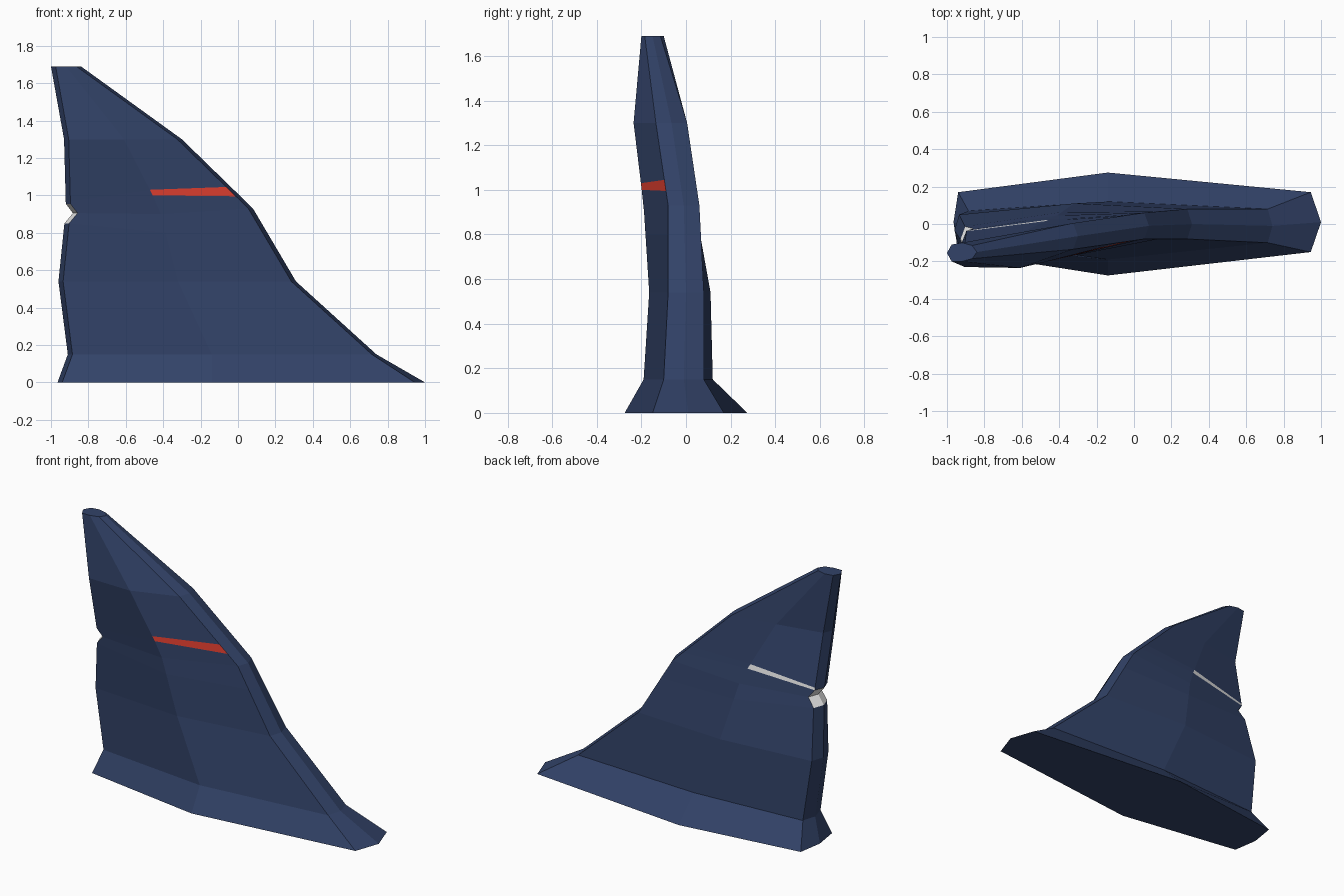
import bpy, bmesh

cube = bpy.data.objects.get("Cube")
if cube:
    bpy.data.objects.remove(cube)


def material(name, rgb):
    mat = bpy.data.materials.new(name)
    mat.use_nodes = True
    mat.diffuse_color = (*rgb, 1)
    mat.node_tree.nodes["Principled BSDF"].inputs["Base Color"].default_value = (*rgb, 1)
    return mat


# Key cross-sections by height: x of trailing tip, middle and leading tip,
# then front and back y of trailing corner, middle and leading corner
SECTIONS = {
    0.00: (-.965, -.14, 1.0, -.15, .17, -.275, .275, -.15, .17),
    0.15: (-.91, -.14, .74, -.11, .07, -.19, .12, -.10, .08),
    0.54: (-.96, -.32, .31, -.12, .05, -.165, .11, -.08, .08),
    0.93: (-.92, -.42, .08, -.16, -.03, -.19, .04, -.08, .06),
    1.30: (-.93, -.61, -.30, -.23, -.11, -.235, -.05, -.135, .005),
    1.69: (-1.0, -.92, -.84, -.2, -.11, -.2, -.1, -.185, -.115),
}

# Ring heights followed by the trailing, middle and leading columns
TRAIL_Z = (0, .15, .54, .85, .905, .955, .97, 1.3, 1.69)
MID_Z = (0, .15, .54, .8, .9, 1.0, 1.03, 1.3, 1.69)
LEAD_Z = (0, .15, .54, .8, .93, .995, 1.045, 1.3, 1.69)
NOTCH_RING = 4
STRIPE_BAND = 5


def section(z):
    """Cross-section values interpolated at a height."""
    keys = list(SECTIONS)
    low = max(k for k in keys[:-1] if k <= z)
    high = keys[keys.index(low) + 1]
    t = (z - low) / (high - low)
    return [a + (b - a) * t for a, b in zip(SECTIONS[low], SECTIONS[high])]


def ring(index):
    """Eight points round the fin, from the trailing tip along the front."""
    zt, zm, zl = TRAIL_Z[index], MID_Z[index], LEAD_Z[index]
    trail, mid, lead = section(zt), section(zm), section(zl)
    xt = trail[0] + (.04 if index == NOTCH_RING else 0)
    xl = lead[2]
    inset = .055 if index == 0 else .025
    return [
        (xt, (trail[3] + trail[4]) / 2, zt),
        (xt + .025, trail[3], zt),
        (mid[1], mid[5], zm),
        (xl - inset, lead[7], zl),
        (xl, (lead[7] + lead[8]) / 2, zl),
        (xl - inset, lead[8], zl),
        (mid[1], mid[6], zm),
        (xt + .025, trail[4], zt),
    ]


# Fin body lofted through the rings
bm = bmesh.new()
rings = [[bm.verts.new(p) for p in ring(i)] for i in range(len(TRAIL_Z))]
bm.faces.new(rings[0][::-1])
bm.faces.new(rings[-1])
for band, (low, high) in enumerate(zip(rings, rings[1:])):
    for side in range(8):
        after = (side + 1) % 8
        face = bm.faces.new((low[side], low[after], high[after], high[side]))
        # Red stripe on the front, white stripe on the back, white notch
        if band == STRIPE_BAND and side == 2:
            face.material_index = 1
        elif band == STRIPE_BAND and side == 6:
            face.material_index = 2
        elif band in (NOTCH_RING - 1, NOTCH_RING) and side in (0, 7):
            face.material_index = 2
bmesh.ops.recalc_face_normals(bm, faces=bm.faces)

mesh = bpy.data.meshes.new("tail_fin")
bm.to_mesh(mesh)
bm.free()
for mat in (material("navy blue", (.032, .055, .138)),
            material("signal red", (.75, .05, .03)),
            material("light white", (.8, .8, .8))):
    mesh.materials.append(mat)
fin = bpy.data.objects.new("tail_fin", mesh)
bpy.context.collection.objects.link(fin)
